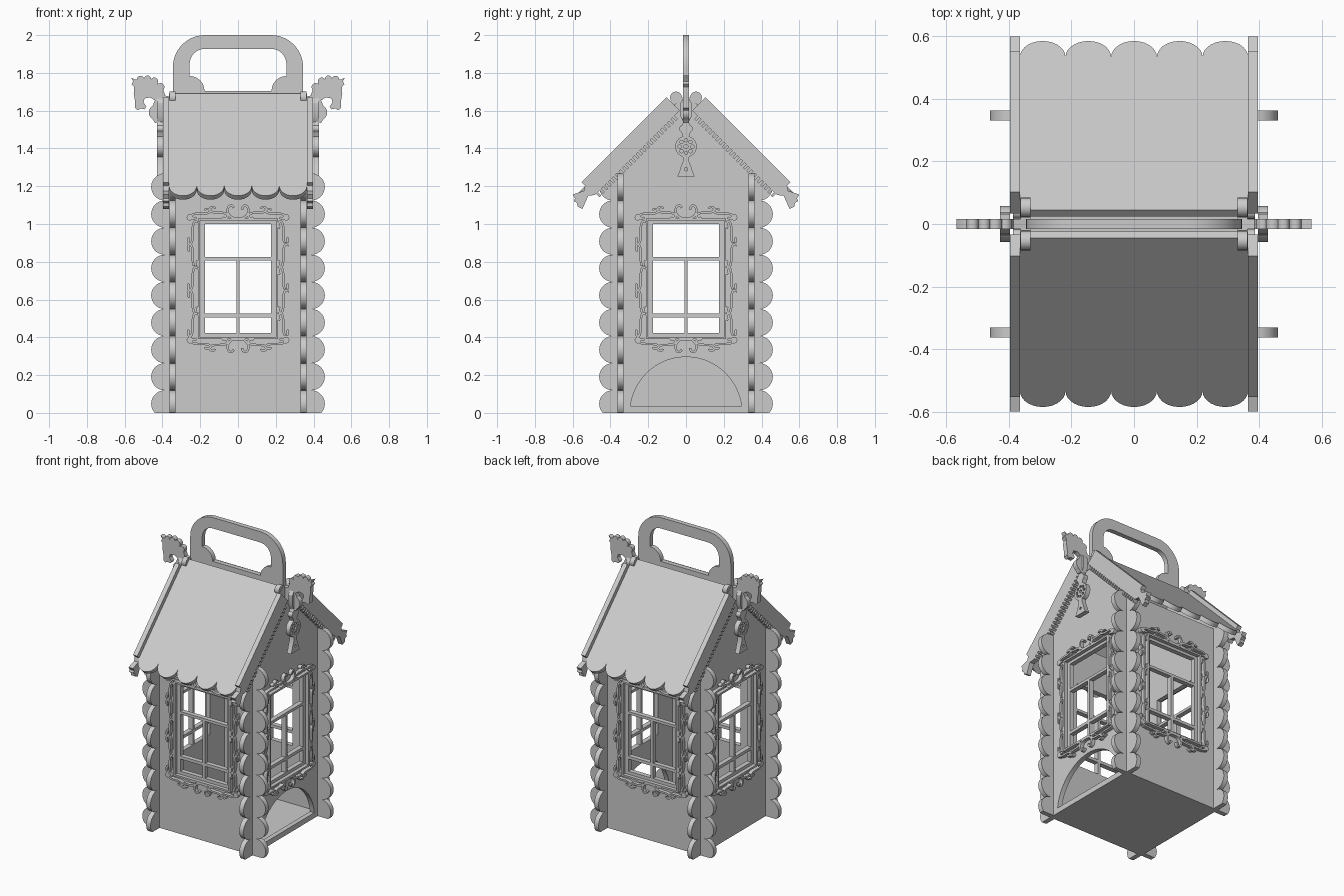
import bpy
import bmesh
from math import sin, cos, pi, radians, sqrt, hypot
from mathutils import Matrix, Vector

if "Cube" in bpy.data.objects:
    bpy.data.objects.remove(bpy.data.objects["Cube"])

T = 0.032          # sheet thickness
WALL = 0.347       # wall centre distance from the middle
made = []

wood = bpy.data.materials.new("light_grey_wood")
wood.use_nodes = True
wood.diffuse_color = (0.6, 0.6, 0.6, 1)
wood.node_tree.nodes["Principled BSDF"].inputs["Base Color"].default_value = (0.6, 0.6, 0.6, 1)


def frame(u, v, origin=(0, 0, 0)):
    """Placement whose local x, y axes are u, v."""
    u, v = Vector(u), Vector(v)
    m = Matrix((u, v, u.cross(v))).transposed().to_4x4()
    m.translation = origin
    return m


HALF_TURN = Matrix.Rotation(pi, 4, 'Z')
FRONT = frame((1, 0, 0), (0, 0, 1))
RIGHT = frame((0, 1, 0), (0, 0, 1))
FLAT = Matrix.Identity(4)


def pair(a, b, m):
    return {a: m, b: HALF_TURN @ m}


def plate(places, groups, w=0.0, t=T):
    """Cut flat sheets (outline plus holes per group) centred at depth w, one copy per place."""
    bm = bmesh.new()
    for loops in groups:
        cu = bpy.data.curves.new("outline", 'CURVE')
        cu.dimensions = '2D'
        cu.fill_mode = 'BOTH'
        cu.extrude = t / 2
        for loop in loops:
            pts = [p for i, p in enumerate(loop)
                   if hypot(p[0] - loop[i - 1][0], p[1] - loop[i - 1][1]) > 1e-4]
            sp = cu.splines.new('POLY')
            sp.points.add(len(pts) - 1)
            for q, (x, y) in zip(sp.points, pts):
                q.co = (x, y, 0, 1)
            sp.use_cyclic_u = True
        ob = bpy.data.objects.new("outline", cu)
        me = bpy.data.meshes.new_from_object(ob)
        bm.from_mesh(me)
        bpy.data.objects.remove(ob)
        bpy.data.curves.remove(cu)
        bpy.data.meshes.remove(me)
    bmesh.ops.remove_doubles(bm, verts=bm.verts, dist=1e-5)
    bmesh.ops.recalc_face_normals(bm, faces=bm.faces)
    bmesh.ops.translate(bm, verts=bm.verts, vec=(0, 0, w))
    mesh = bpy.data.meshes.new(next(iter(places)))
    bm.to_mesh(mesh)
    bm.free()
    mesh.materials.clear()
    mesh.materials.append(wood)
    for name, m in places.items():
        ob = bpy.data.objects.new(name, mesh)
        ob.matrix_world = m
        bpy.context.collection.objects.link(ob)
        made.append(ob)


def rect(u0, v0, u1, v1):
    return [(u0, v0), (u1, v0), (u1, v1), (u0, v1)]


def arc(cu, cv, r, a0, a1, n=12):
    return [(cu + r * cos(radians(a0 + (a1 - a0) * i / n)),
             cv + r * sin(radians(a0 + (a1 - a0) * i / n))) for i in range(n + 1)]


def circle(cu, cv, r, n=24):
    return arc(cu, cv, r, 0, 360 - 360 / n, n - 1)


def mirror(pts):
    return [(-u, v) for u, v in reversed(pts)]


def scallop(a, b, n, steps=14):
    """Row of n half-round lobes from a to b, bulging to the right of travel."""
    du, dv = (b[0] - a[0]) / n, (b[1] - a[1]) / n
    out = []
    for i in range(n):
        for j in range(steps + 1):
            k, h = i + 0.5 - 0.5 * cos(pi * j / steps), 0.5 * sin(pi * j / steps)
            out.append((a[0] + du * k + dv * h, a[1] + dv * k - du * h))
    return out


def scroll(u0, v0, u1, v1, s_shape=True, upright=False, curl=4.6, width=0.012, n=40):
    """Curled ribbon fitted into a box; swapped limits flip it."""
    path, x, y = [], 0.0, 0.0
    for i in range(n + 1):
        s = 2 * i / n - 1
        th = curl * abs(s) * (abs(s) if s_shape else s)
        x, y = x + cos(th), y + sin(th)
        path.append((y, x) if upright else (x, y))
    lo = [min(p[k] for p in path) for k in (0, 1)]
    hi = [max(p[k] for p in path) for k in (0, 1)]
    fit = [Vector((u0 + (u1 - u0) * (p[0] - lo[0]) / (hi[0] - lo[0]),
                   v0 + (v1 - v0) * (p[1] - lo[1]) / (hi[1] - lo[1]))) for p in path]
    left, right = [], []
    for i, p in enumerate(fit):
        d = (fit[min(i + 1, n)] - fit[max(i - 1, 0)]).normalized() * width / 2
        left.append((p.x - d.y, p.y + d.x))
        right.append((p.x + d.y, p.y - d.x))
    return left + right[::-1]


# Walls with log-end edges and window panes
edge = [(u, max(v, 0)) for u, v in scallop((0.388, -0.024), (0.388, 1.268), 9)]
panes = [rect(-0.176, 0.825, 0.176, 1.0)]
for v0, v1 in ((0.423, 0.505), (0.525, 0.807)):
    panes += [rect(-0.176, v0, -0.009, v1), rect(0.009, v0, 0.176, v1)]
plate(pair("front_wall", "back_wall", FRONT), [[edge + mirror(edge)] + panes], WALL)

SLOPE = 1.69       # y + z along the underside of the roof
gable = [(u, min(v, SLOPE - u)) for u, v in edge] + [(0.388, SLOPE - 0.388), (0.02, SLOPE - 0.02)]
gable += mirror(gable)
doorway = arc(0, 0, 0.296, 7, 173, 40)
plate({"right_wall": RIGHT}, [[gable, doorway] + panes], WALL)
plate({"left_wall": HALF_TURN @ RIGHT}, [[gable] + panes], WALL)
plate(pair("right_ridge_hooks", "left_ridge_hooks", RIGHT),
      [[circle(s * 0.053, 1.67, 0.031)] for s in (-1, 1)], WALL)
plate({"floor": FLAT}, [[rect(-0.335, -0.335, 0.335, 0.335)]], T / 2)

# Carved window surrounds
MID = 0.71
half = []
for i in range(5):
    z0, z1 = 0.405 + 0.122 * i, 0.405 + 0.122 * (i + 1)
    half.append(scroll(0.216, z0, 0.264, z1, True, True) if i % 2
                else scroll(0.264, z0, 0.216, z1, True, True))
for a, b, top, s_shape in ((0.055, 0.15, 1.09, True), (0.25, 0.145, 1.08, True)):
    band = scroll(a, 1.03, b, top, s_shape)
    half += [band, [(u, 2 * MID - v) for u, v in band]]
crown = scroll(-0.055, 1.03, 0.055, 1.098, False)
groups = [[s] for s in half + [mirror(s) for s in half]]
groups += [[crown], [[(u, 2 * MID - v) for u, v in crown]]]
groups += [[circle(s * 0.255, MID + t * 0.325, 0.017, 14)] for s in (-1, 1) for t in (-1, 1)]
groups.append([rect(-0.212, 0.39, 0.212, 1.03), rect(-0.2, 0.402, 0.2, 1.018)])
surrounds = pair("front_window_surround", "back_window_surround", FRONT)
surrounds.update(pair("right_window_surround", "left_window_surround", RIGHT))
plate(surrounds, groups, WALL + T / 2 + 0.012, 0.024)

# Roof slopes with scalloped eaves
R = sqrt(0.5)
slope = frame((1, 0, 0), (0, R, R), (0, -0.045, 1.69))
eave = scallop((-0.365, -0.691), (0.365, -0.691), 5)
plate(pair("front_roof", "back_roof", slope), [[eave + [(0.365, 0), (-0.365, 0)]]], -0.015, 0.03)

# Toothed bargeboards ending in flared tips
board = [(0, 0), (0.636, 0), (0.636, 0.025), (0.66, 0.04), (0.715, 0.012), (0.72, 0.035),
         (0.735, 0.04), (0.73, 0.06), (0.742, 0.075), (0.732, 0.102), (0.66, 0.075), (0.636, 0.095)]
TEETH = 23
for i in range(TEETH):
    p = 0.625 - i * 0.026
    board += [(p, 0.098), (p, 0.122), (p - 0.014, 0.122), (p - 0.014, 0.098)]
board.append((0, 0.098))
board = [(0.103 + (p - q) * R, 1.67 - (p + q) * R) for p, q in board]
plate(pair("right_bargeboards", "left_bargeboards", RIGHT), [[board], [mirror(board)]], 0.38)

# Hanging gable pendants: stem, pierced wheel, flared tail
stem = [(0.012, 1.45), (0.022, 1.48)] + arc(0.018, 1.505, 0.018, -60, 80) \
    + [(0.014, 1.54), (0.03, 1.57), (0.03, 1.64), (0.012, 1.67)]
tail = [(0.046, 1.252), (0.036, 1.275), (0.028, 1.3), (0.016, 1.33), (0.016, 1.37)]
wheel = [circle(0, 1.41, 0.057), circle(0, 1.41, 0.011, 12)]
wheel += [circle(0.034 * cos(k * pi / 4), 1.41 + 0.034 * sin(k * pi / 4), 0.0095, 10) for k in range(8)]
plate(pair("right_pendant", "left_pendant", RIGHT),
      [[stem + mirror(stem)], wheel, [tail + mirror(tail), circle(0, 1.29, 0.009, 10)]], 0.412)

# Horse heads with scalloped manes at the ridge ends
mane = scallop((0.535, 1.765), (0.46, 1.768), 2, 8) + scallop((0.46, 1.768), (0.395, 1.71), 2, 8)
horse = [(0.345, 1.6), (0.415, 1.54), (0.44, 1.535)] + arc(0.43, 1.59, 0.042, -60, 60) \
    + [(0.44, 1.655), (0.465, 1.67), (0.495, 1.665), (0.5, 1.645), (0.485, 1.62), (0.495, 1.607),
       (0.515, 1.612), (0.53, 1.602), (0.546, 1.615), (0.545, 1.65), (0.552, 1.69), (0.55, 1.725),
       (0.563, 1.74), (0.555, 1.755), (0.567, 1.775), (0.545, 1.765)] + mane \
    + [(0.385, 1.68), (0.345, 1.67)]
plate(pair("right_horse_head", "left_horse_head", FRONT), [[horse]])

# Carrying handle standing along the ridge
outer = [(0.345, 1.6)] + arc(0.175, 1.83, 0.17, 0, 90)
inner = arc(0.256, 1.705, 0.078, 180, 90) + arc(0.176, 1.847, 0.08, 0, 90)
plate({"ridge_handle": FRONT}, [[outer + mirror(outer), inner + mirror(inner)]])

# Smooth the curved cuts while keeping sheet edges crisp
bpy.ops.object.select_all(action='DESELECT')
for ob in made:
    ob.select_set(True)
bpy.context.view_layer.objects.active = made[0]
bpy.ops.object.shade_smooth_by_angle(angle=radians(30))
